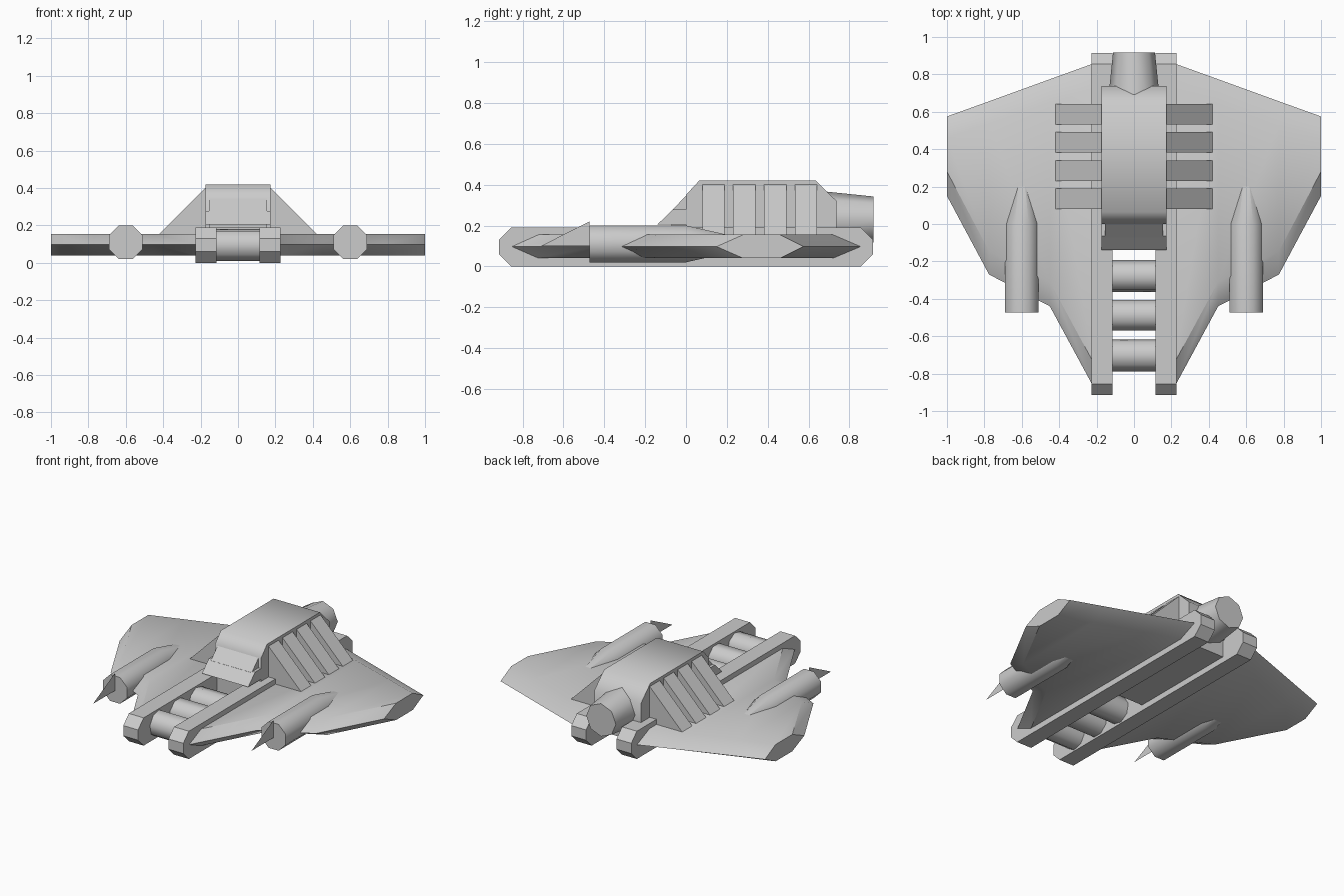
import bpy, bmesh, math

if "Cube" in bpy.data.objects:
    bpy.data.objects.remove(bpy.data.objects["Cube"])


def make(name, verts, faces, smooth=None):
    me = bpy.data.meshes.new(name)
    me.from_pydata(verts, [], faces)
    bm = bmesh.new()
    bm.from_mesh(me)
    bmesh.ops.recalc_face_normals(bm, faces=bm.faces)
    bm.to_mesh(me)
    bm.free()
    ob = bpy.data.objects.new(name, me)
    bpy.context.collection.objects.link(ob)
    if smooth:
        bpy.ops.object.select_all(action='DESELECT')
        ob.select_set(True)
        bpy.context.view_layer.objects.active = ob
        bpy.ops.object.shade_smooth_by_angle(angle=math.radians(smooth))
    return ob


def loft(name, rings, smooth=None):
    """Skin equal-length rings of points and cap both ends."""
    n = len(rings[0])
    verts = [p for r in rings for p in r]
    faces = [(k * n + i, k * n + (i + 1) % n, (k + 1) * n + (i + 1) % n, (k + 1) * n + i)
             for k in range(len(rings) - 1) for i in range(n)]
    faces += [tuple(range(n)), tuple(range(len(verts) - n, len(verts)))]
    return make(name, verts, faces, smooth)


def slab_x(name, prof, x0, x1, smooth=None):
    """Extrude a (y, z) profile between two x values."""
    return loft(name, [[(x, y, z) for y, z in prof] for x in (x0, x1)], smooth)


def ring_y(x, y, z, r, turn):
    return [(x + r * math.cos(math.radians(turn + 45 * i)), y,
             z + r * math.sin(math.radians(turn + 45 * i))) for i in range(8)]


def side_name(s):
    return "right" if s > 0 else "left"


RO = 0.09 / math.cos(math.pi / 8)   # octagon corner radius of the pods

for s in (1, -1):
    sd = side_name(s)
    # long chamfered rail
    slab_x("rail_" + sd, [(-.915, .06), (-.915, .13), (-.855, .19), (.855, .19),
                          (.915, .13), (.915, .06), (.855, 0), (-.855, 0)], s * .115, s * .227)

    # knife-edged wing: hexagonal sections (x, front edge, front flat, rear flat, rear edge)
    stations = [(.22, -.865, -.735, .722, .857), (.45, -.44, -.31, .645, .774),
                (.775, -.27, -.145, .536, .656), (1, .15, .28, .46, .575)]
    rings = []
    for x, a, b, c, d in stations:
        rings.append([(s * x, a, .097), (s * x, b, .155), (s * x, c, .155),
                      (s * x, d, .097), (s * x, c, .04), (s * x, b, .04)])
    loft("wing_" + sd, rings, 40)

    # gun pod with tapered tail
    loft("pod_" + sd, [ring_y(s * .6, y, .11, r, 22.5)
                       for y, r in ((-.472, RO), (0, RO), (.39, .003))], 50)
    # thin vertical blade at the pod nose
    make("pod_blade_" + sd, [(s * .6, -.71, .10), (s * .6, -.472, .22), (s * .6, -.472, .10)],
         [(0, 1, 2)])

    # triangular ribs bracing the hull
    for i, y in enumerate((.08, .231, .382, .533)):
        loft("rib_%s_%d" % (sd, i + 1),
             [[(s * .165, yy, .41), (s * .42, yy, .155), (s * .165, yy, .155)]
              for yy in (y, y + .109)])

# rungs between the front rails
for i, (y, turn) in enumerate(((-.278, 10), (-.488, 22.5), (-.702, 35))):
    prof = [(y + .087 * math.cos(math.radians(turn + 45 * k)),
             .095 + .087 * math.sin(math.radians(turn + 45 * k))) for k in range(8)]
    slab_x("rung_%d" % (i + 1), prof, -.115, .115, 50)

# main hull
slab_x("hull", [(0, .155), (0, .35), (.065, .42), (.635, .42), (.737, .32), (.737, .155)],
       -.175, .175, 50)
# recessed window and the lip below it
slab_x("window", [(0, .19), (0, .345), (-.072, .272), (-.072, .19)], -.155, .155)
slab_x("window_lip", [(-.14, .205), (-.065, .278), (0, .278), (0, .205)], -.175, .175)
# belly block between the rails
slab_x("belly", [(-.06, .04), (-.06, .2), (.72, .2), (.72, .04)], -.116, .116)

# rear engine nozzle
loft("nozzle", [ring_y(0, .6, .23, .145, 0), ring_y(0, .918, .23, .112, 0)], 50)
